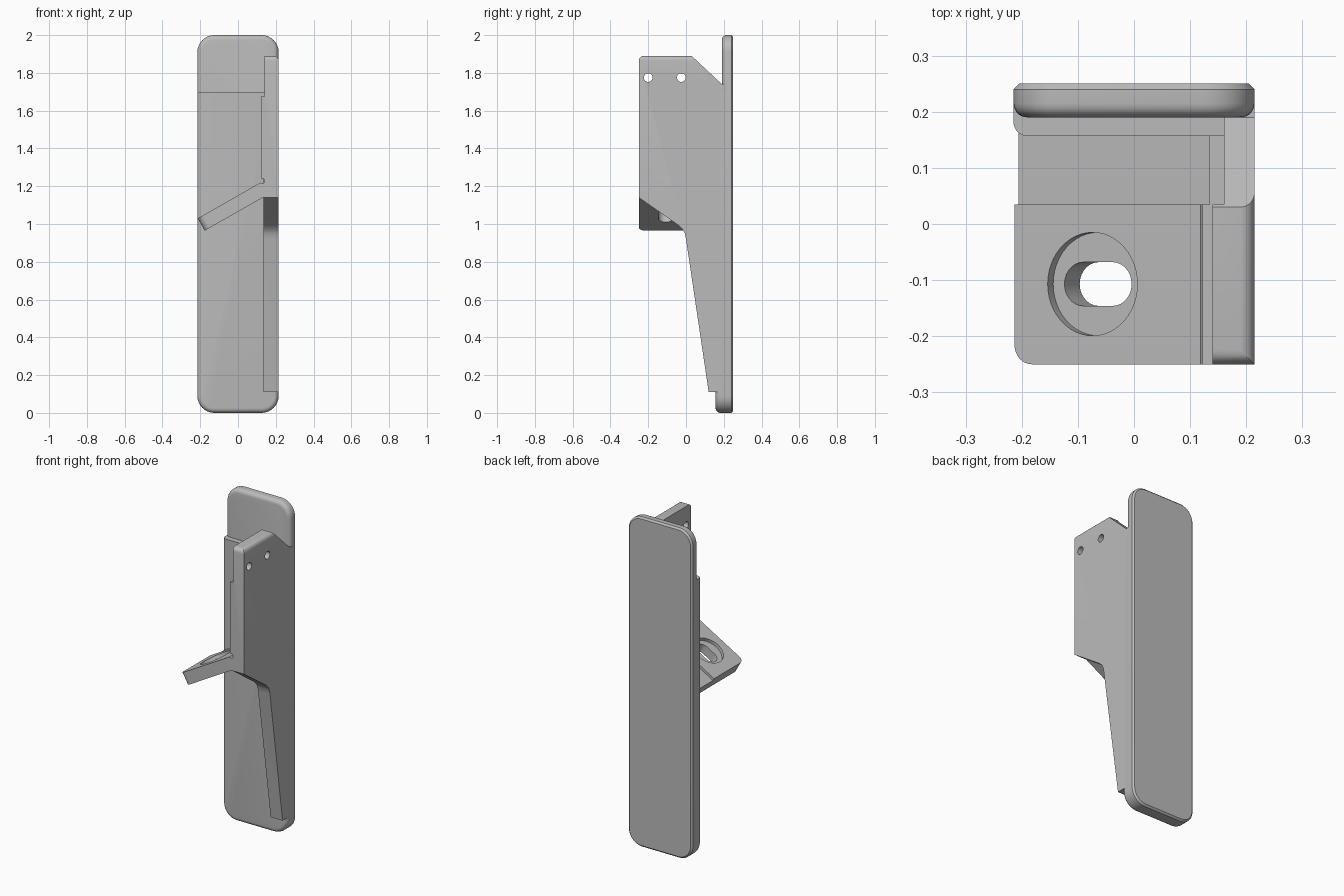
import bpy, bmesh, math
from mathutils import Matrix, Vector

cube = bpy.data.objects.get("Cube")
if cube:
    bpy.data.objects.remove(cube, do_unlink=True)

grey = bpy.data.materials.new("plain grey")
grey.use_nodes = True
grey.diffuse_color = (0.5, 0.5, 0.5, 1)
grey.node_tree.nodes["Principled BSDF"].inputs["Base Color"].default_value = (0.5, 0.5, 0.5, 1)


def finish(name, bm):
    bmesh.ops.recalc_face_normals(bm, faces=bm.faces[:])
    mesh = bpy.data.meshes.new(name)
    bm.to_mesh(mesh)
    bm.free()
    mesh.materials.append(grey)
    obj = bpy.data.objects.new(name, mesh)
    bpy.context.collection.objects.link(obj)
    return obj


def loft(rings):
    """Closed solid through rings of matching points."""
    bm = bmesh.new()
    loops = [[bm.verts.new(p) for p in ring] for ring in rings]
    n = len(loops[0])
    for a, b in zip(loops, loops[1:]):
        for i in range(n):
            j = (i + 1) % n
            bm.faces.new((a[i], a[j], b[j], b[i]))
    bm.faces.new(loops[0])
    bm.faces.new(loops[-1])
    return bm


def prism(outline, lo, hi, frame):
    return loft([[frame @ Vector((a, b, t)) for a, b in outline] for t in (lo, hi)])


def box(x, y, z, frame=Matrix()):
    rect = [(x[0], y[0]), (x[1], y[0]), (x[1], y[1]), (x[0], y[1])]
    return prism(rect, z[0], z[1], frame)


def arc(cx, cy, r, start, end, steps):
    angles = [math.radians(start + (end - start) * i / steps) for i in range(steps + 1)]
    return [(cx + r * math.cos(a), cy + r * math.sin(a)) for a in angles]


def disc(cx, cy, r, steps=32):
    return arc(cx, cy, r, 0, 360, steps)[:-1]


def cut(obj, *cutters):
    for bm in cutters:
        tool = finish("cutter", bm)
        tool.hide_render = True
        mod = obj.modifiers.new("cut", 'BOOLEAN')
        mod.operation, mod.solver, mod.object = 'DIFFERENCE', 'EXACT', tool
        bpy.context.view_layer.objects.active = obj
        bpy.ops.object.modifier_apply(modifier=mod.name)
        bpy.data.objects.remove(tool, do_unlink=True)


def slab(name, front, back, edge, chamfer):
    """Upright rounded plate, soft front rim, chamfered back rim."""
    def ring(inset, y):
        w, h, r = 0.215 - inset, 1 - inset, 0.09 - inset
        pts = []
        for q, (sx, sz) in enumerate([(1, 1), (-1, 1), (-1, -1), (1, -1)]):
            pts += arc(sx * (w - r), 1 + sz * (h - r), r, 90 * q, 90 * q + 90, 8)
        return [(x, y, z) for x, z in pts]
    rim = [math.radians(18 * i) for i in range(6)]
    rings = [ring(edge * (1 - math.sin(a)), front + edge * (1 - math.cos(a))) for a in rim]
    rings += [ring(0, back - chamfer), ring(chamfer, back)]
    return finish(name, loft(rings))


# Back plate and the thicker lower layer in front of it
back_plate = slab("back_plate", 0.19, 0.25, 0.025, 0.01)
front_layer = slab("front_layer", 0.157, 0.235, 0.025, 0.002)
cut(front_layer, box((-1, 1), (-1, 1), (1.695, 3)))

# Side fin: profile in y and z, pushed along x
side = Matrix(((0, 0, 1, 0), (1, 0, 0, 0), (0, 1, 0, 0), (0, 0, 0, 1)))
profile = [(-0.25, 1.14), (-0.25, 1.89), (0.03, 1.89), (0.19, 1.74), (0.22, 1.74),
           (0.22, 0.11), (0.12, 0.11), (0.0, 0.92), (-0.006, 0.95), (-0.018, 0.972),
           (-0.04, 0.993)]
bm = prism(profile, 0.122, 0.215, side)
rounded = []
for e in bm.edges:
    a, b = (v.co for v in e.verts)
    if min(a.z, b.z) > 1.88 and (min(a.x, b.x) > 0.2 or max(a.y, b.y) < -0.2):
        rounded.append(e)
bmesh.ops.bevel(bm, geom=rounded, offset=0.025, segments=5, profile=0.5, affect='EDGES')
fin = finish("side_fin", bm)

# Relief groove where the fin meets the shelf
roll = Matrix(((1, 0, 0, 0), (0, 0, 1, 0), (0, 1, 0, 0), (0, 0, 0, 1)))


def groove():
    return prism(disc(0.128, 1.228, 0.013, 20), -0.3, 0.035, roll)


cut(fin,
    box((0, 0.14), (-1, 0.035), (1.675, 3)),     # front step
    box((0, 0.16), (0.035, 1), (1.675, 3)),      # rear step
    box((0, 0.135), (0.035, 1), (0, 2.5)),       # thinner rear wall
    box((0, 0.135), (-1, 1), (0, 1.18)),         # lower arm
    groove(),
    *[prism(disc(y, 1.775, 0.023), 0, 0.5, side) for y in (-0.2, -0.025)])

# Sloping shelf, drawn in its own tilted plane with its top at zero
tilt = Matrix.Translation((-0.213, 0, 1.03)) @ Matrix.Rotation(math.radians(-29.7), 4, 'Y')
plan = arc(0.035, -0.215, 0.035, 180, 270, 8) + [(0.42, -0.25), (0.42, 0.18), (0, 0.18)]
shelf = finish("shelf", prism(plan, -0.075, 0, tilt))
slot = arc(0.19, -0.107, 0.039, -90, 90, 14) + arc(0.13, -0.107, 0.039, 90, 270, 14)
cut(shelf,
    box((-1, 1), (0.035, 1), (-0.015, 1), tilt),
    prism(disc(0.16, -0.107, 0.092, 48), -0.02, 0.1, tilt),
    prism(slot, -0.2, 0.1, tilt),
    groove())

# Smooth the curves, keep the corners crisp
for obj in (back_plate, front_layer, fin, shelf):
    bpy.ops.object.select_all(action='DESELECT')
    obj.select_set(True)
    bpy.context.view_layer.objects.active = obj
    bpy.ops.object.shade_smooth_by_angle(angle=math.radians(30))
